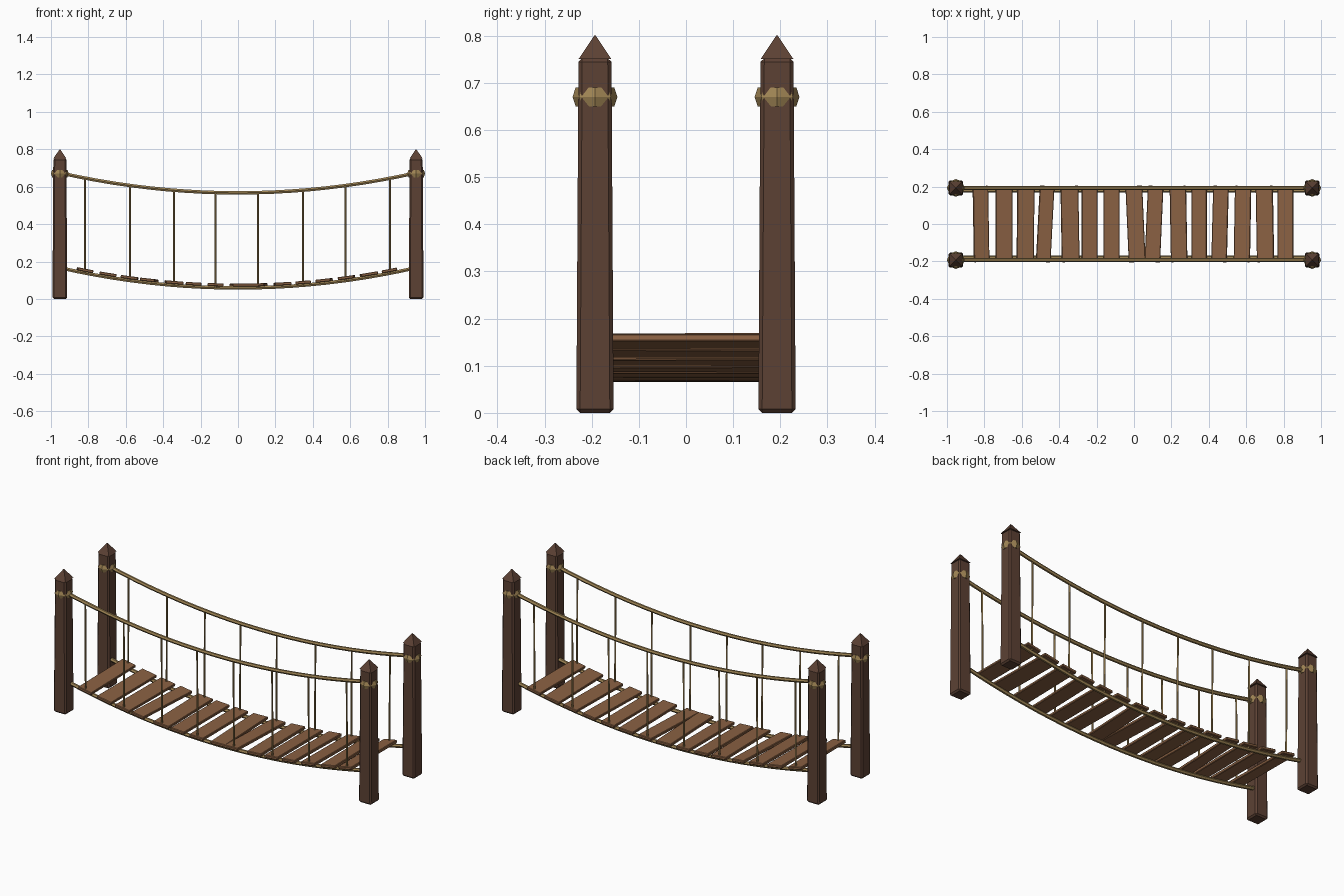
import bpy, bmesh, math
from mathutils import Matrix, Vector

if "Cube" in bpy.data.objects:
    bpy.data.objects.remove(bpy.data.objects["Cube"])


def material(name, rgb):
    m = bpy.data.materials.new(name)
    m.diffuse_color = (*rgb, 1)
    m.use_nodes = True
    m.node_tree.nodes["Principled BSDF"].inputs["Base Color"].default_value = m.diffuse_color
    return m


POST = material("dark post wood", (0.107, 0.053, 0.034))
PLANK = material("plank wood", (0.255, 0.120, 0.056))
ROPE = material("rope tan", (0.352, 0.235, 0.090))
PX, PY = 0.9525, 0.193          # post centre
LOW_Y = 0.178                   # deck rope offset


def upper(x):
    return 0.567 + 0.107 * (x / PX) ** 2


def lower(x):
    return 0.0585 + 0.108 * (x / PX) ** 2


def finish(name, bm, mat):
    bmesh.ops.recalc_face_normals(bm, faces=bm.faces)
    me = bpy.data.meshes.new(name)
    bm.to_mesh(me)
    bm.free()
    me.materials.append(mat)
    ob = bpy.data.objects.new(name, me)
    bpy.context.collection.objects.link(ob)
    return ob


def tube(name, pts, radius, sides):
    # sweep a polygon along points lying in an x-z (or vertical) path
    bm = bmesh.new()
    rings = []
    for i, p in enumerate(pts):
        t = (pts[min(i + 1, len(pts) - 1)] - pts[max(i - 1, 0)]).normalized()
        side = Vector((0, 1, 0))
        side = (side - t * side.dot(t)).normalized()
        up = t.cross(side)
        rings.append([bm.verts.new(p + radius * (side * math.cos(a) + up * math.sin(a)))
                      for a in (2 * math.pi * k / sides for k in range(sides))])
    for a, b in zip(rings, rings[1:]):
        for k in range(sides):
            n = (k + 1) % sides
            bm.faces.new((a[k], a[n], b[n], b[k]))
    bm.faces.new(rings[0])
    bm.faces.new(rings[-1])
    return finish(name, bm, ROPE)


def post(x, y, tag):
    # tapered post with chamfered edges
    bm = bmesh.new()
    bmesh.ops.create_cube(bm, size=1)
    for v in bm.verts:
        h = 0.0395 if v.co.z < 0 else 0.035
        v.co = (x + math.copysign(h, v.co.x), y + math.copysign(h, v.co.y),
                0 if v.co.z < 0 else 0.752)
    bmesh.ops.bevel(bm, geom=bm.edges[:], offset=0.008, segments=1, affect='EDGES')
    finish("post_" + tag, bm, POST)
    # pyramid cap
    bm = bmesh.new()
    bmesh.ops.create_cone(bm, cap_ends=True, segments=4, radius1=0.035 * math.sqrt(2),
                          radius2=0.002, depth=0.05,
                          matrix=Matrix.Translation((x, y, 0.775)) @ Matrix.Rotation(math.pi / 4, 4, 'Z'))
    finish("post_cap_" + tag, bm, POST)
    # faceted rope lashing around the post
    bm = bmesh.new()
    profile = [(0.0475, 0), (0.041, 0.02), (0.028, 0.02), (0.022, 0), (0.028, -0.02), (0.041, -0.02)]
    rings = [[bm.verts.new((x + r * math.cos(a), y + r * math.sin(a), 0.67 + z)) for r, z in profile]
             for a in (math.pi * k / 4 for k in range(8))]
    for i in range(8):
        a, b = rings[i], rings[(i + 1) % 8]
        for k in range(6):
            n = (k + 1) % 6
            bm.faces.new((a[k], a[n], b[n], b[k]))
    finish("rope_lashing_" + tag, bm, ROPE)


for sx, xn in ((-1, "left"), (1, "right")):
    for sy, yn in ((-1, "front"), (1, "back")):
        post(sx * PX, sy * PY, xn + "_" + yn)

# sagging ropes and hangers on both sides
N = 20
xs = [-PX + 2 * PX * i / N for i in range(N + 1)]
hangers = [-0.818, -0.578, -0.342, -0.12, 0.107, 0.348, 0.575, 0.813]
for s, side in ((-1, "front"), (1, "back")):
    tube("hand_rope_" + side, [Vector((x, s * PY, upper(x))) for x in xs], 0.0105, 6)
    tube("deck_rope_" + side, [Vector((x, s * LOW_Y, lower(x))) for x in xs], 0.0105, 6)
    for i, x in enumerate(hangers):
        tube(f"hanger_{side}_{i + 1}",
             [Vector((x, s * (PY - 0.004), lower(x))), Vector((x, s * PY, upper(x)))], 0.005, 5)

# planks: centre x, width, yaw in degrees
planks = [(-.818, .083, 1), (-.695, .092, 0), (-.58, .092, -.5), (-.475, .078, -3),
          (-.342, .095, 1), (-.237, .085, 0), (-.12, .086, 0), (.008, .09, 2.5),
          (.107, .083, -2.5), (.238, .088, 1), (.348, .083, 0), (.46, .083, -1.5),
          (.58, .087, -1), (.70, .092, 1), (.81, .083, 0)]
for i, (x, w, yaw) in enumerate(planks):
    pitch = -math.atan(2 * 0.108 * x / PX ** 2)
    bm = bmesh.new()
    bmesh.ops.create_cube(bm, size=1, matrix=Matrix.Diagonal((w, 0.408, 0.016, 1)))
    bmesh.ops.bevel(bm, geom=bm.edges[:], offset=0.003, segments=1, affect='EDGES')
    bm.transform(Matrix.Translation((x, 0, lower(x) + 0.0155))
                 @ Matrix.Rotation(pitch, 4, 'Y') @ Matrix.Rotation(math.radians(yaw), 4, 'Z'))
    finish(f"plank_{i + 1}", bm, PLANK)
